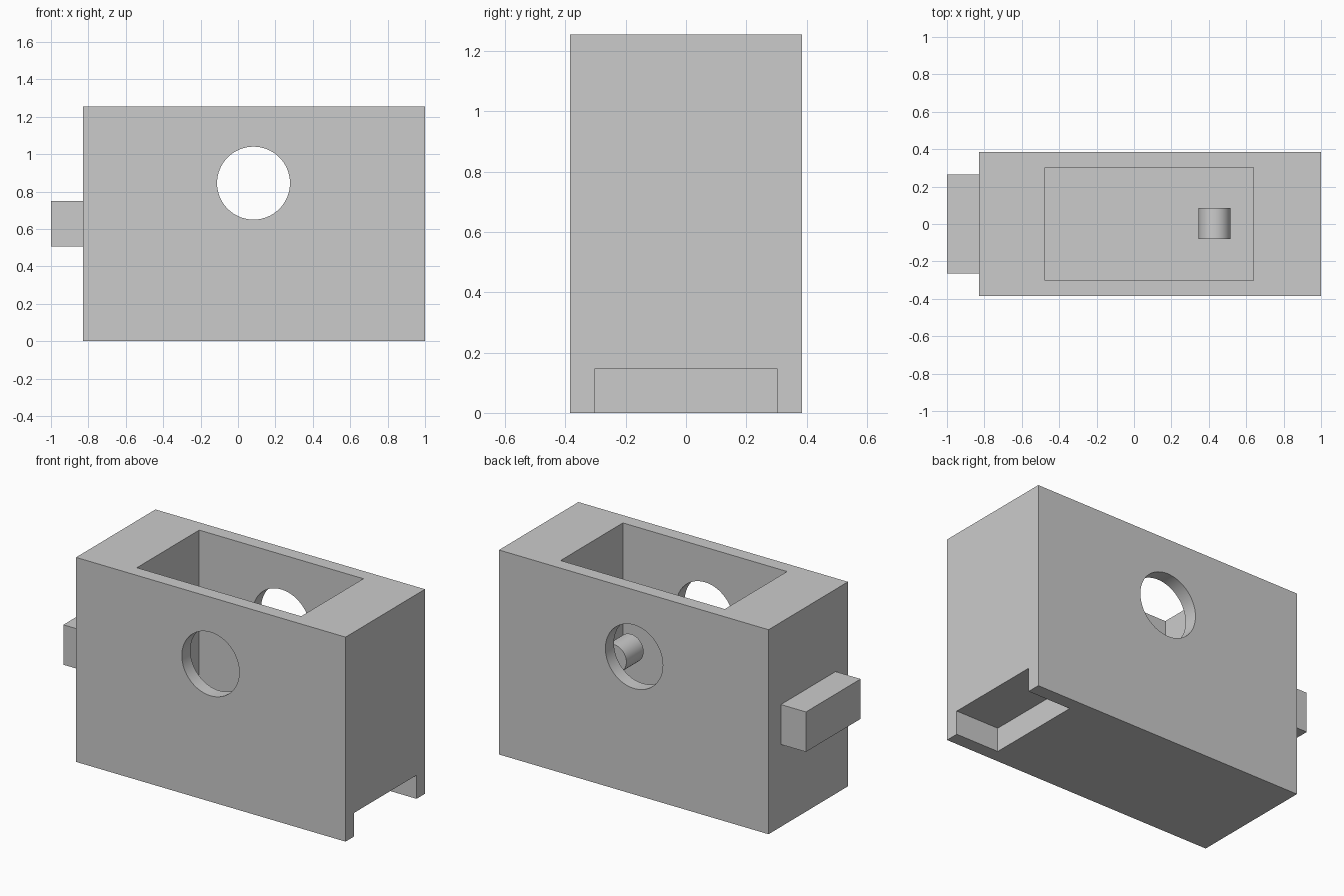
import bpy
import math

cube = bpy.data.objects.get("Cube")
if cube:
    bpy.data.objects.remove(cube, do_unlink=True)

grey = bpy.data.materials.new("plain_grey")
grey.use_nodes = True
colour = (0.6, 0.6, 0.6, 1)
grey.diffuse_color = colour
grey.node_tree.nodes["Principled BSDF"].inputs["Base Color"].default_value = colour


def box(name, low, high):
    """Box spanning two opposite corners."""
    bpy.ops.mesh.primitive_cube_add(
        size=1, location=[(a + b) / 2 for a, b in zip(low, high)])
    ob = bpy.context.object
    ob.name = name
    ob.scale = [b - a for a, b in zip(low, high)]
    bpy.ops.object.transform_apply(location=False, rotation=False, scale=True)
    ob.data.materials.append(grey)
    return ob


def rod(name, centre, radius, length):
    """Cylinder lying along y."""
    bpy.ops.mesh.primitive_cylinder_add(
        vertices=64, radius=radius, depth=length, location=centre,
        rotation=(math.pi / 2, 0, 0))
    ob = bpy.context.object
    ob.name = name
    ob.data.materials.append(grey)
    return ob


def smooth(ob):
    bpy.ops.object.select_all(action='DESELECT')
    ob.select_set(True)
    bpy.context.view_layer.objects.active = ob
    bpy.ops.object.shade_smooth_by_angle(angle=math.radians(30))


# Main housing
body = box("housing", (-0.83, -0.385, 0), (1, 0.385, 1.255))

# Open-topped cavity, underside notch and cross hole
cutters = [
    box("cavity_cutter", (-0.475, -0.302, 0.17), (0.64, 0.302, 1.4)),
    box("notch_cutter", (0.71, -0.303, -0.1), (1.1, 0.303, 0.145)),
    rod("hole_cutter", (0.083, 0, 0.845), 0.195, 1),
]
for cutter in cutters:
    cut = body.modifiers.new(cutter.name, 'BOOLEAN')
    cut.operation = 'DIFFERENCE'
    cut.solver = 'EXACT'
    cut.object = cutter
    bpy.context.view_layer.objects.active = body
    bpy.ops.object.modifier_apply(modifier=cut.name)
for cutter in cutters:
    bpy.data.objects.remove(cutter, do_unlink=True)
smooth(body)

# Side tab
box("side_tab", (-1, -0.265, 0.505), (-0.83, 0.265, 0.75))

# Small peg inside the cavity
smooth(rod("inner_peg", (0.43, 0.002, 0.628), 0.085, 0.167))
